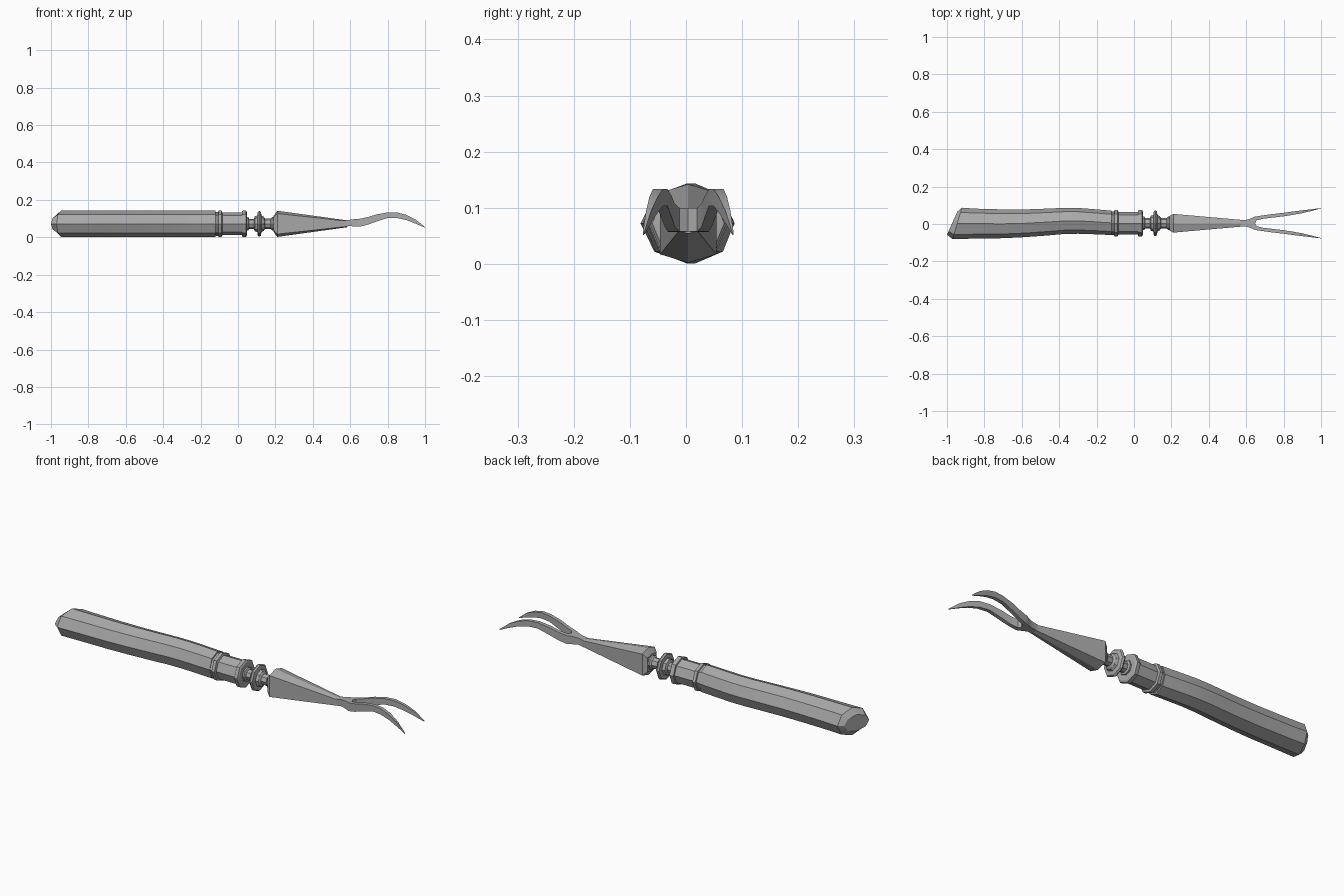
import bpy
import bmesh
import math

cube = bpy.data.objects.get("Cube")
if cube:
    bpy.data.objects.remove(cube, do_unlink=True)

steel = bpy.data.materials.new("grey_metal")
steel.use_nodes = True
GREY = (0.4, 0.4, 0.4, 1)
steel.diffuse_color = GREY
steel.node_tree.nodes["Principled BSDF"].inputs["Base Color"].default_value = GREY

MID_Y, MID_Z = 0.004, 0.072


def loft(name, rings):
    """Skin a list of equal-sized point rings and cap both ends."""
    bm = bmesh.new()
    loops = [[bm.verts.new(p) for p in ring] for ring in rings]
    n = len(loops[0])
    for a, b in zip(loops, loops[1:]):
        for i in range(n):
            j = (i + 1) % n
            bm.faces.new((a[i], a[j], b[j], b[i]))
    bm.faces.new(loops[0][::-1])
    bm.faces.new(loops[-1])
    bmesh.ops.recalc_face_normals(bm, faces=bm.faces)
    mesh = bpy.data.meshes.new(name)
    bm.to_mesh(mesh)
    bm.free()
    mesh.materials.append(steel)
    obj = bpy.data.objects.new(name, mesh)
    bpy.context.collection.objects.link(obj)
    bpy.ops.object.select_all(action="DESELECT")
    obj.select_set(True)
    bpy.context.view_layer.objects.active = obj
    bpy.ops.object.shade_smooth_by_angle(angle=math.radians(30))
    return obj


def octagon(x, r, y=MID_Y, ry=None, slant=0):
    """Eight-sided ring around the x axis, a corner on top."""
    ry = ry or r
    ring = []
    for i in range(8):
        a = i * math.tau / 8
        dy = ry * math.sin(a)
        ring.append((x + slant * dy, y + dy, MID_Z + r * math.cos(a)))
    return ring


def turned(name, profile):
    return loft(name, [octagon(x, r) for x, r in profile])


# Curved handle with a slanted, bevelled butt
handle = [octagon(-0.972, 0.042, 0.005, 0.062, 0.45),
          octagon(-0.945, 0.071, 0.003, 0.084, 0.3)]
for x, y, ry in [(-0.85, 0.002, 0.08), (-0.7, 0.001, 0.077), (-0.58, 0.004, 0.074),
                 (-0.47, 0.01, 0.072), (-0.38, 0.016, 0.07), (-0.3, 0.017, 0.069),
                 (-0.21, 0.012, 0.067), (-0.12, 0.006, 0.065)]:
    handle.append(octagon(x, 0.071, y, ry))
loft("handle", handle)

# Collar between handle and neck
turned("rear_ring", [(-0.122, 0.06), (-0.118, 0.064), (-0.106, 0.064), (-0.104, 0.071),
                     (-0.088, 0.071), (-0.084, 0.061)])
turned("collar", [(-0.09, 0.061), (0.024, 0.061)])
turned("front_ring", [(0.02, 0.06), (0.022, 0.068), (0.028, 0.071),
                      (0.042, 0.071), (0.047, 0.063), (0.047, 0.03)])

# Neck with a central disc
turned("neck", [(0.04, 0.036), (0.055, 0.036), (0.06, 0.027), (0.085, 0.027),
                (0.09, 0.04), (0.103, 0.044), (0.106, 0.064), (0.114, 0.069),
                (0.122, 0.064), (0.126, 0.044), (0.138, 0.038), (0.145, 0.027),
                (0.175, 0.028), (0.182, 0.036), (0.2, 0.036)])


# Tapering shank with softly ridged top and bottom
def shank_ring(x, w, h, ridge):
    outline = [(w, h), (0, ridge), (-w, h), (-w, -h), (0, -ridge), (w, -h)]
    return [(x, MID_Y + dy, MID_Z + dz) for dy, dz in outline]


loft("shank", [shank_ring(0.19, 0.038, 0.036, 0.042), shank_ring(0.21, 0.05, 0.055, 0.07),
               shank_ring(0.585, 0.017, 0.014, 0.018)])

# Pair of curved tines: x, inner y, outer y, low z, high z
TINE = [(0.56, 0, 0.018, 0.058, 0.088), (0.6, 0, 0.018, 0.06, 0.094),
        (0.63, 0, 0.027, 0.057, 0.098), (0.648, 0, 0.036, 0.057, 0.099),
        (0.656, 0.016, 0.037, 0.058, 0.1), (0.69, 0.024, 0.042, 0.066, 0.107),
        (0.74, 0.03, 0.049, 0.084, 0.122), (0.8, 0.037, 0.056, 0.103, 0.133),
        (0.85, 0.045, 0.063, 0.103, 0.133), (0.9, 0.054, 0.069, 0.092, 0.12),
        (0.95, 0.066, 0.075, 0.073, 0.095), (1.0, 0.079, 0.081, 0.051, 0.055)]
for name, side in (("rear_tine", 1), ("front_tine", -1)):
    loft(name, [[(x, MID_Y + side * y, z)
                 for y, z in ((yi, lo), (yo, lo), (yo, hi), (yi, hi))]
                for x, yi, yo, lo, hi in TINE])
